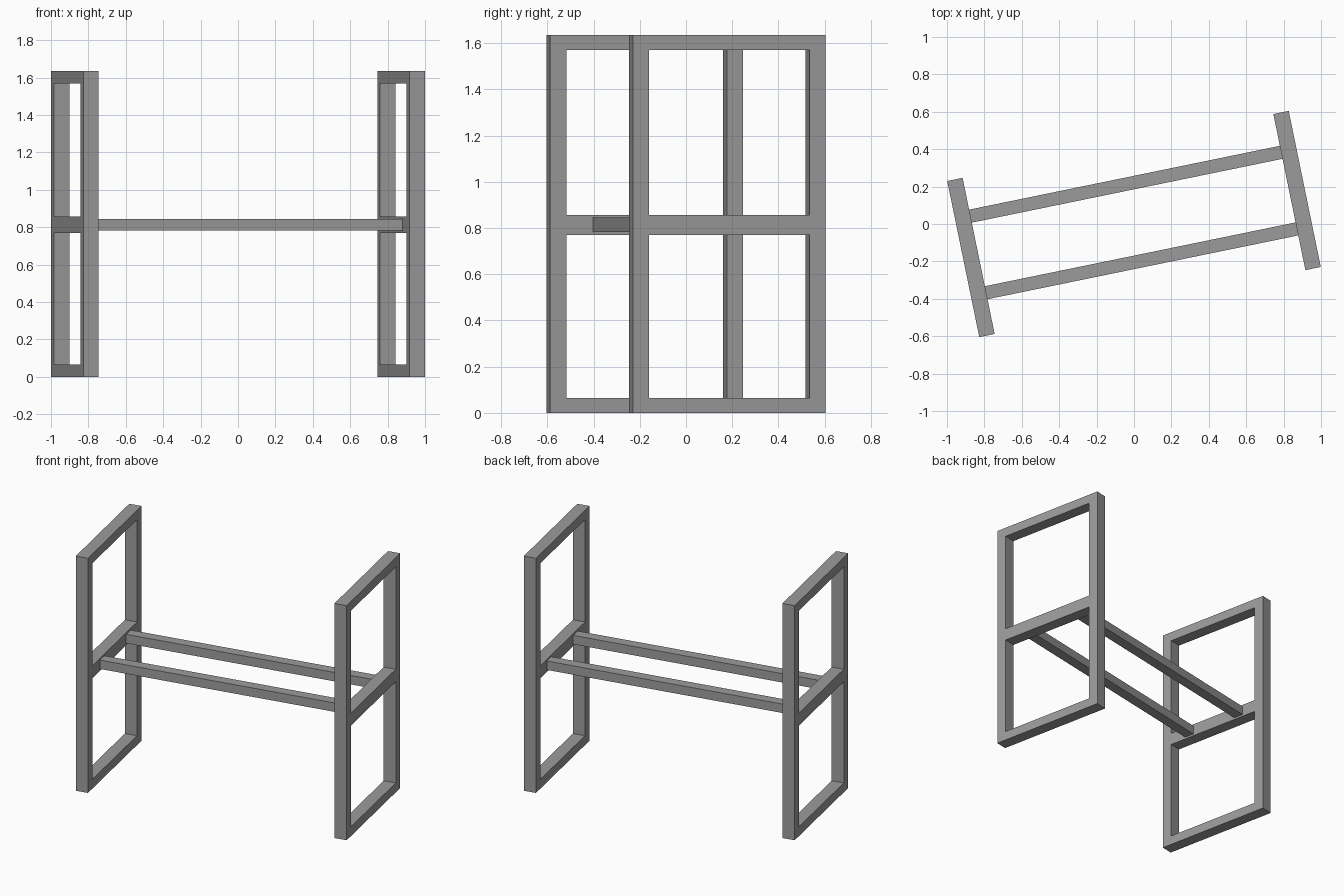
import bpy
import bmesh
import math
from mathutils import Matrix, Vector

cube = bpy.data.objects.get("Cube")
if cube:
    bpy.data.objects.remove(cube, do_unlink=True)

TURN = Matrix.Rotation(math.radians(11.6), 4, "Z")  # the whole stand sits turned on the floor
OUTER, INNER = 0.932, 0.848                         # outer and inner faces of the end frames

steel = bpy.data.materials.new("grey_steel")
steel.use_nodes = True
grey = (0.33, 0.33, 0.33, 1)
steel.diffuse_color = grey
steel.node_tree.nodes["Principled BSDF"].inputs["Base Color"].default_value = grey


def finish(name, bm):
    bmesh.ops.recalc_face_normals(bm, faces=bm.faces)
    mesh = bpy.data.meshes.new(name)
    bm.to_mesh(mesh)
    bm.free()
    mesh.materials.append(steel)
    obj = bpy.data.objects.new(name, mesh)
    obj.matrix_world = TURN
    bpy.context.collection.objects.link(obj)


def end_frame(name, x):
    """Upright frame with two openings, one above the other."""
    ys = [-0.426, -0.355, 0.355, 0.426]
    zs = [0, 0.065, 0.77, 0.857, 1.57, 1.635]
    bm = bmesh.new()
    grid = [[bm.verts.new((x, y, z)) for z in zs] for y in ys]
    for i in range(len(ys) - 1):
        for j in range(len(zs) - 1):
            if i == 1 and j % 2 == 1:
                continue  # opening
            bm.faces.new((grid[i][j], grid[i + 1][j], grid[i + 1][j + 1], grid[i][j + 1]))
    out = bmesh.ops.extrude_face_region(bm, geom=bm.faces[:], use_keep_orig=True)
    moved = [v for v in out["geom"] if isinstance(v, bmesh.types.BMVert)]
    bmesh.ops.translate(bm, verts=moved, vec=Vector((OUTER - INNER, 0, 0)))
    finish(name, bm)


def rail(name, y):
    """Long bar between the two middle crossbars."""
    bm = bmesh.new()
    size = Matrix.Diagonal((2 * INNER, 0.071, 0.062, 1))
    bmesh.ops.create_cube(bm, size=1, matrix=Matrix.Translation((0, y, 0.814)) @ size)
    finish(name, bm)


end_frame("left_end_frame", INNER)
end_frame("right_end_frame", -OUTER)
rail("front_rail", -0.201)
rail("back_rail", 0.217)
